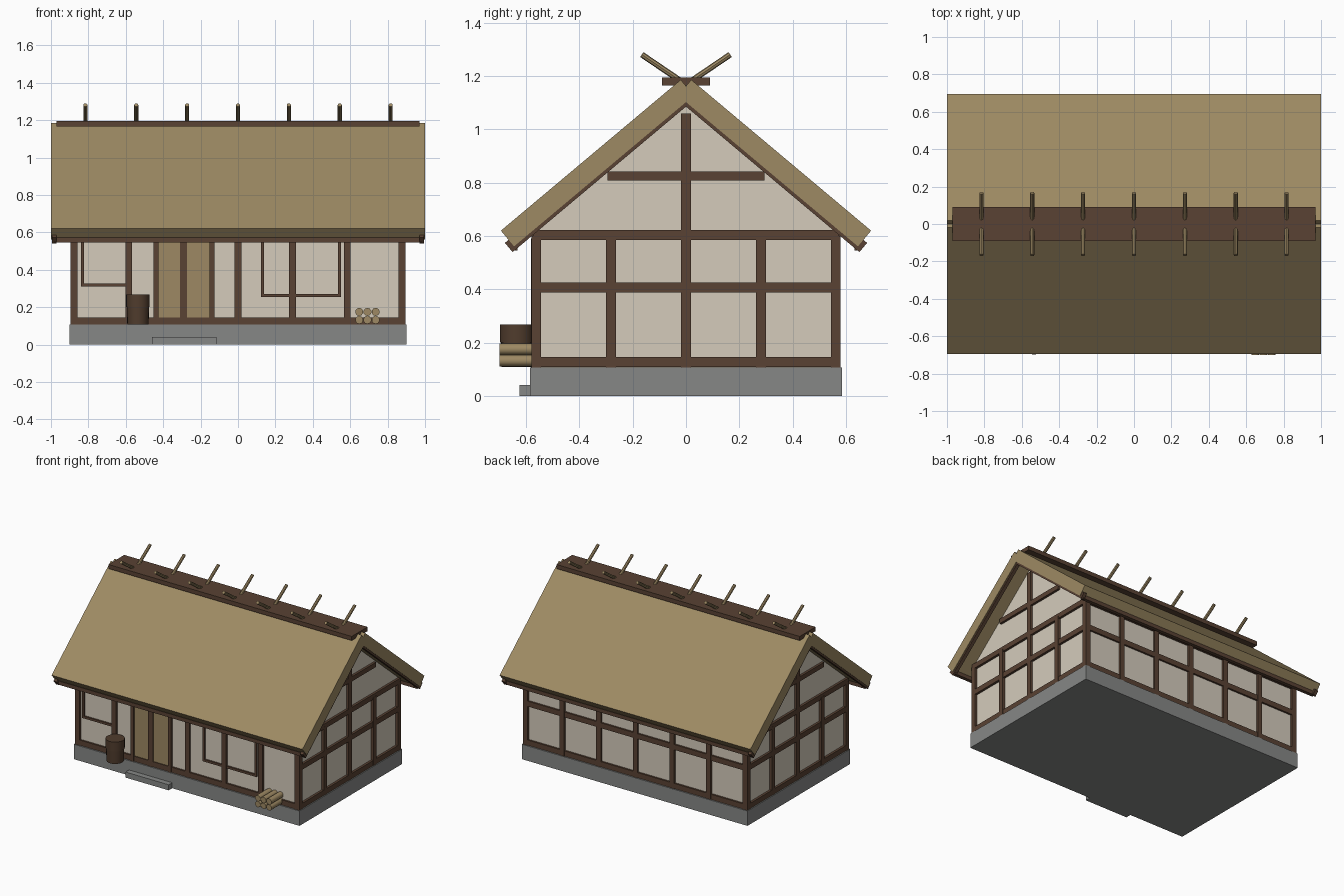
import bpy, bmesh, math
from mathutils import Matrix, Vector

cube = bpy.data.objects.get("Cube")
if cube:
    bpy.data.objects.remove(cube, do_unlink=True)


def material(name, rgb):
    m = bpy.data.materials.new(name)
    m.use_nodes = True
    color = (*rgb, 1)
    m.diffuse_color = color
    m.node_tree.nodes["Principled BSDF"].inputs["Base Color"].default_value = color
    return m


THATCH = material("straw", (0.34, 0.255, 0.125))
WOOD = material("dark timber", (0.1, 0.054, 0.033))
BARREL = material("barrel wood", (0.08, 0.045, 0.026))
PLASTER = material("plaster", (0.66, 0.6, 0.5))
STONE = material("stone", (0.24, 0.245, 0.24))
BAMBOO = material("pale wood", (0.34, 0.25, 0.125))


def finish(name, bm, mat):
    bmesh.ops.recalc_face_normals(bm, faces=bm.faces)
    mesh = bpy.data.meshes.new(name)
    bm.to_mesh(mesh)
    bm.free()
    mesh.materials.append(mat)
    obj = bpy.data.objects.new(name, mesh)
    bpy.context.collection.objects.link(obj)
    return obj


def box(name, x, y, z, mat, tilt=None):
    """Box from (min, max) ranges, optionally transformed."""
    bm = bmesh.new()
    size = [r[1] - r[0] for r in (x, y, z)]
    mid = Vector([(r[0] + r[1]) / 2 for r in (x, y, z)])
    bmesh.ops.create_cube(bm, size=1, matrix=Matrix.Translation(mid) @ Matrix.Diagonal((*size, 1)))
    if tilt:
        bm.transform(tilt)
    return finish(name, bm, mat)


def rod(name, a, b, r, mat, sides=12, r2=None):
    """Cylinder or cone running from a to b."""
    a, b = Vector(a), Vector(b)
    bm = bmesh.new()
    turn = (b - a).to_track_quat('Z', 'Y').to_matrix().to_4x4()
    bmesh.ops.create_cone(bm, cap_ends=True, segments=sides, radius1=r, radius2=r2 or r,
                          depth=(b - a).length, matrix=Matrix.Translation((a + b) / 2) @ turn)
    obj = finish(name, bm, mat)
    bpy.context.view_layer.objects.active = obj
    obj.select_set(True)
    bpy.ops.object.shade_smooth_by_angle(angle=math.radians(40))
    obj.select_set(False)
    return obj


def span(c, w):
    return (c - w / 2, c + w / 2)


# Stone plinth and doorstep
box("plinth", (-0.9, 0.9), (-0.585, 0.585), (0, 0.107), STONE)
box("doorstep", (-0.46, -0.115), (-0.625, -0.58), (0, 0.04), STONE)

# Plaster walls with gable ends
bm = bmesh.new()
outline = [(-0.565, 0.1), (0.565, 0.1), (0.565, 0.64), (0, 1.113), (-0.565, 0.64)]
face = bm.faces.new([bm.verts.new((-0.877, y, z)) for y, z in outline])
ext = bmesh.ops.extrude_face_region(bm, geom=[face])
bmesh.ops.translate(bm, vec=(1.754, 0, 0), verts=[v for v in ext["geom"] if isinstance(v, bmesh.types.BMVert)])
finish("plaster_walls", bm, PLASTER)

# Timber frame of the long walls
W = 0.037
BOTTOM, MIDDLE, TOP = (0.108, 0.146), (0.388, 0.426), (0.585, 0.622)
for s, side in ((-1, "front"), (1, "back")):
    depth = span(s * 0.563, 0.034)
    for i in range(-3, 4):
        x = i * 0.292
        box(f"{side}_post", span(x, W), depth, (0.107, 0.6), WOOD)
    rails = (BOTTOM, TOP) if s < 0 else (BOTTOM, MIDDLE, TOP)
    for z in rails:
        box(f"{side}_rail", (-0.88, 0.88), span(s * 0.561, 0.034), z, WOOD)

# Timber frame of the gable walls
for s, side in ((-1, "right"), (1, "left")):
    depth = span(s * 0.877, 0.036)
    for i in range(-2, 3):
        box(f"{side}_post", depth, span(i * 0.281, W), (0.107, 0.6), WOOD)
    for z in (BOTTOM, MIDDLE, TOP):
        box(f"{side}_rail", span(s * 0.876, 0.036), (-0.575, 0.575), z, WOOD)
    box(f"{side}_king_post", depth, span(0, W), (0.6, 1.06), WOOD)
    box(f"{side}_collar_beam", span(s * 0.876, 0.036), (-0.295, 0.295), (0.808, 0.842), WOOD)

# Sliding doors and their jambs
box("sliding_doors", (-0.44, -0.14), (-0.572, -0.55), (0.146, 0.59), BAMBOO)
for x in (-0.438, -0.139):
    box("door_jamb", span(x, 0.026), (-0.582, -0.55), (0.107, 0.59), WOOD)

# Window frames
for x0, x1, z in ((-0.84, -0.58, 0.31), (0.122, 0.55, 0.255)):
    box("window_sill", (x0, x1), (-0.577, -0.55), (z, z + 0.016), WOOD)
    for x in (x0, x1 - 0.016):
        box("window_stile", (x, x + 0.016), (-0.577, -0.55), (z, 0.59), WOOD)

# Thatched roof slabs, barge rafters and eave beams
PITCH = math.radians(40)
for s, side in ((-1, "front"), (1, "back")):
    tilt = Matrix.Translation((0, 0, 1.203)) @ Matrix.Rotation(-s * PITCH, 4, 'X')

    def along(a, b):
        return tuple(sorted((s * a, s * b)))

    box(f"{side}_thatch", (-1, 1), along(0.026, 0.907), (-0.077, 0), THATCH, tilt)
    for e in (-1, 1):
        box(f"{side}_barge_rafter", span(e * 0.983, 0.025), along(0.0, 0.925), (-0.09, -0.045), WOOD, tilt)
    box(f"{side}_eave_beam", (-0.985, 0.985), span(s * 0.645, 0.025), (0.545, 0.572), WOOD)

# Ridge board with crossed poles
box("ridge_board", (-0.97, 0.97), (-0.09, 0.09), (1.165, 1.195), WOOD)
for i in range(-3, 4):
    x = i * 0.272
    for s in (-1, 1):
        rod("ridge_pole", (x, -s * 0.03, 1.148), (x, s * 0.166, 1.281), 0.011, BAMBOO, 8)

# Water barrel with a wide lid band
rod("barrel", (-0.535, -0.635, 0.108), (-0.535, -0.635, 0.21), 0.057, BARREL, 20, 0.06)
rod("barrel_rim", (-0.535, -0.635, 0.2), (-0.535, -0.635, 0.268), 0.063, BARREL, 20)

# Stacked firewood
for row in range(2):
    for col in range(3):
        x, z = 0.648 + col * 0.044, 0.132 + row * 0.043
        rod("firewood_log", (x, -0.7, z), (x, -0.56, z), 0.0215, BAMBOO, 10)
